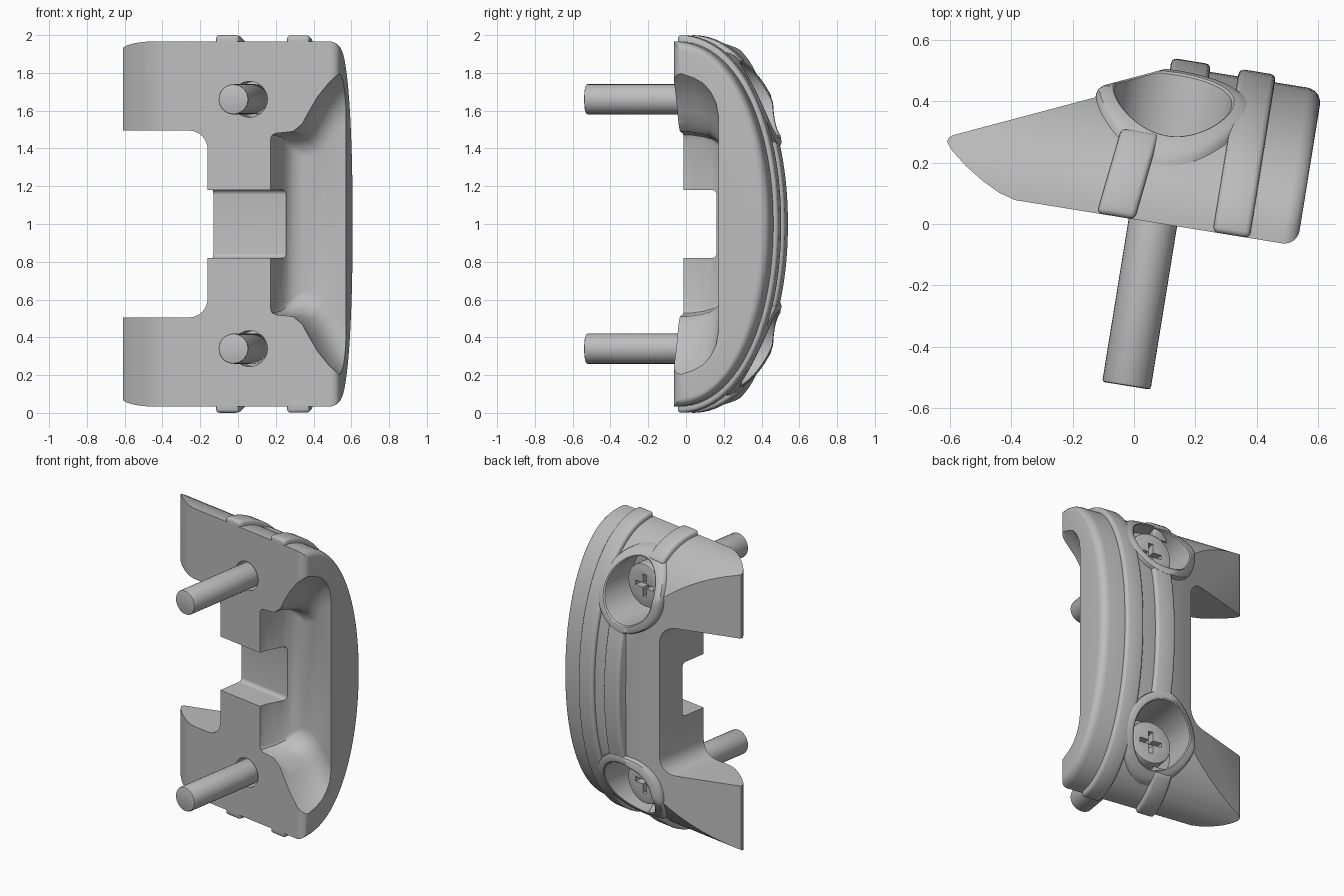
import bpy, bmesh
from math import sin, cos, pi, radians
from mathutils import Matrix

if "Cube" in bpy.data.objects:
    bpy.data.objects.remove(bpy.data.objects["Cube"])

grey = bpy.data.materials.new("plain grey")
grey.use_nodes = True
colour = (0.51, 0.51, 0.51, 1)
grey.diffuse_color = colour
grey.node_tree.nodes["Principled BSDF"].inputs["Base Color"].default_value = colour

# Parts are made square to the axes around z = 0, then all turned together.
PLACE = Matrix.Translation((0, 0, 1)) @ Matrix.Rotation(radians(-9.2), 4, 'Z')
FRONT, SCREW_X, SCREW_Z = 0.015, 0.06, 0.66


def arc(z, h=0.967, d=0.515):
    """Depth of the bowed back at height z."""
    return FRONT + d * max(0, 1 - min(1, abs(z) / h) ** 2.1) ** 0.47


def slope(x):
    """Depth of the slanted back of the wings."""
    return 0.192 + 0.447 * (x + 0.629)


def to_object(name, bm):
    bmesh.ops.recalc_face_normals(bm, faces=bm.faces)
    mesh = bpy.data.meshes.new(name)
    bm.to_mesh(mesh)
    bm.free()
    mesh.materials.append(grey)
    ob = bpy.data.objects.new(name, mesh)
    bpy.context.collection.objects.link(ob)
    return ob


def loft(rings, closed=False):
    """Skin a row of equal-length point rings; cap the ends unless closed."""
    bm = bmesh.new()
    rows = [[bm.verts.new(p) for p in ring] for ring in rings]
    pairs = list(zip(rows, rows[1:])) + ([(rows[-1], rows[0])] if closed else [])
    for a, b in pairs:
        for i in range(len(a)):
            j = (i + 1) % len(a)
            bm.faces.new((a[i], a[j], b[j], b[i]))
    if not closed:
        bm.faces.new(rows[0])
        bm.faces.new(rows[-1])
    bmesh.ops.recalc_face_normals(bm, faces=bm.faces)
    return bm


def prism(points, axis, a, b):
    place = {'X': lambda p, t: (t, p[0], p[1]),
             'Y': lambda p, t: (p[0], t, p[1]),
             'Z': lambda p, t: (p[0], p[1], t)}[axis]
    return loft([[place(p, t) for p in points] for t in (a, b)])


def rounded(x0, x1, y0, y1, r, n=6):
    pts = []
    for k, (cx, cy) in enumerate([(x1 - r, y1 - r), (x0 + r, y1 - r),
                                  (x0 + r, y0 + r), (x1 - r, y0 + r)]):
        for i in range(n + 1):
            t = pi / 2 * (k + i / n)
            pts.append((cx + r * cos(t), cy + r * sin(t)))
    return pts


def disc(r, z, n=48):
    return [(SCREW_X + r * cos(2 * pi * i / n), z + r * sin(2 * pi * i / n))
            for i in range(n)]


def bevel_sharp(bm, width, segments=3):
    edges = [e for e in bm.edges if e.calc_face_angle(0) > radians(35)]
    bmesh.ops.bevel(bm, geom=edges, offset=width, segments=segments,
                    profile=0.5, affect='EDGES', clamp_overlap=True)


def carve(ob, bm, operation='DIFFERENCE'):
    cutter = to_object("cutter", bm)
    cutter.hide_render = True
    mod = ob.modifiers.new("cut", 'BOOLEAN')
    mod.operation, mod.solver, mod.object = operation, 'EXACT', cutter
    bpy.context.view_layer.objects.active = ob
    bpy.ops.object.modifier_apply(modifier=mod.name)
    bpy.data.objects.remove(cutter)


def finish(ob):
    ob.matrix_world = PLACE
    bpy.ops.object.select_all(action='DESELECT')
    ob.select_set(True)
    bpy.context.view_layer.objects.active = ob
    bpy.ops.object.shade_smooth_by_angle(angle=radians(32))


# Body: bowed side profile whose right end shrinks along a quarter round
def side_ring(x, inset, n=48):
    zs = [sin(pi * (i / n - 0.5)) for i in range(n + 1)]
    return [(x, inset + arc(z, 1, 0.515 - 2 * inset), (0.967 - inset) * z) for z in zs]


R = 0.05
turns = [pi / 2 * i / 6 for i in range(7)]
rings = [side_ring(-0.8, 0)]
rings += [side_ring(0.537 - R + R * sin(t), R * (1 - cos(t))) for t in turns]
body = to_object("body", loft(rings))

# Trim to the plan: curved wing front, thin tip, slanted wing back
plan = [(0.8, -0.1), (-0.4, -0.1), (-0.385, 0.012), (-0.45, 0.03),
        (-0.51, 0.06), (-0.573, 0.1), (-0.625, 0.142), (-0.645, 0.167),
        (-0.643, 0.18), (-0.629, slope(-0.629)), (0.3, slope(0.3)), (0.8, 0.62)]
carve(body, prism(plan, 'Z', -1.2, 1.2), 'INTERSECT')

# Gap between the wings, and the notch across the front
carve(body, prism(rounded(-1, -0.165, -0.495, 0.495, 0.1), 'Y', -0.5, 0.9))
carve(body, prism(rounded(-0.3, 0.2, -0.18, 0.18, 0.025), 'X', -0.4, 0.35))

# Flared pocket open to the front and the right side
half = [(0.155, 0.45), (0.164, 0.471), (0.185, 0.48), (0.28, 0.49),
        (0.33, 0.53), (0.37, 0.6), (0.42, 0.68), (0.48, 0.75),
        (0.54, 0.805), (0.7, 0.83)]
outline = half + [(x, -z) for x, z in reversed(half)]
layers = [(-0.2, 0, 1), (0.06, 0.02, 1), (0.13, 0.045, 0.98), (0.18, 0.06, 0.95),
          (0.22, 0.08, 0.9), (0.248, 0.11, 0.84), (0.26, 0.15, 0.77)]
bm = loft([[(x + dx * max(0, (0.7 - x) / 0.545), y, z * s) for x, z in outline]
           for y, dx, s in layers])
bmesh.ops.triangulate(bm, faces=bm.faces)
carve(body, bm)

# Screw holes with wide counterbores
for s in (-1, 1):
    carve(body, prism(disc(0.195, s * SCREW_Z), 'Y', 0.2, 0.9))
    carve(body, prism(disc(0.095, s * SCREW_Z), 'Y', -0.3, 0.4))
finish(body)


# Raised straps that follow the bow
def strap(name, x0, x1, z0, z1, n=40, lean=0):
    def angle(z):
        lo, hi = -pi / 2, pi / 2
        for _ in range(30):
            mid = (lo + hi) / 2
            lo, hi = (mid, hi) if sin(mid) < z else (lo, mid)
        return lo
    a, b = angle(z0), angle(z1)
    zs = [sin(a + (b - a) * i / n) for i in range(n + 1)]
    pts = [(arc(z, 1.0, 0.54), z) for z in zs]
    pts += [(arc(z * 0.92, 0.92, 0.46), z * 0.92) for z in reversed(zs)]
    bm = prism(pts, 'X', x0, x1)
    bevel_sharp(bm, 0.018)
    for v in bm.verts:
        v.co.x += lean * (v.co.y - FRONT)
    finish(to_object(name, bm))


strap("wide_strap", 0.258, 0.38, -1, 1)
strap("middle_strap", 0.035, 0.165, -0.46, 0.46)
strap("upper_strap", -0.125, 0.0, 0.86, 1, 10, 0.12)
strap("lower_strap", -0.125, 0.0, -1, -0.86, 10, 0.12)

# Collars around the counterbores, screws and their heads
for s, level in ((1, "upper"), (-1, "lower")):
    zc = s * SCREW_Z
    rings = []
    for i in range(72):
        t = 2 * pi * i / 72
        ring = []
        # radius and lift above the back surface; None reaches the bore floor
        for r, lift in ((0.193, None), (0.193, 0.028), (0.2, 0.034), (0.23, 0.034),
                        (0.244, 0.027), (0.25, 0.012), (0.25, -0.07)):
            x, z = SCREW_X + r * cos(t), zc + r * sin(t)
            y = 0.19 if lift is None else min(arc(z), slope(x)) + lift
            ring.append((x, y, z))
        rings.append(ring)
    finish(to_object(level + "_collar", loft(rings, closed=True)))

    bm = prism(disc(0.08, zc, 32), 'Y', -0.525, 0.25)
    bevel_sharp(bm, 0.008, 2)
    finish(to_object(level + "_screw_shaft", bm))

    bm = prism(disc(0.143, zc), 'Y', 0.19, 0.3)
    bevel_sharp(bm, 0.012, 2)
    head = to_object(level + "_screw_head", bm)
    a, b = 0.075, 0.015
    cross = [(b, a), (-b, a), (-b, b), (-a, b), (-a, -b), (-b, -b),
             (-b, -a), (b, -a), (b, -b), (a, -b), (a, b), (b, b)]
    carve(head, prism([(SCREW_X + x, zc + z) for x, z in cross], 'Y', 0.25, 0.4))
    finish(head)
